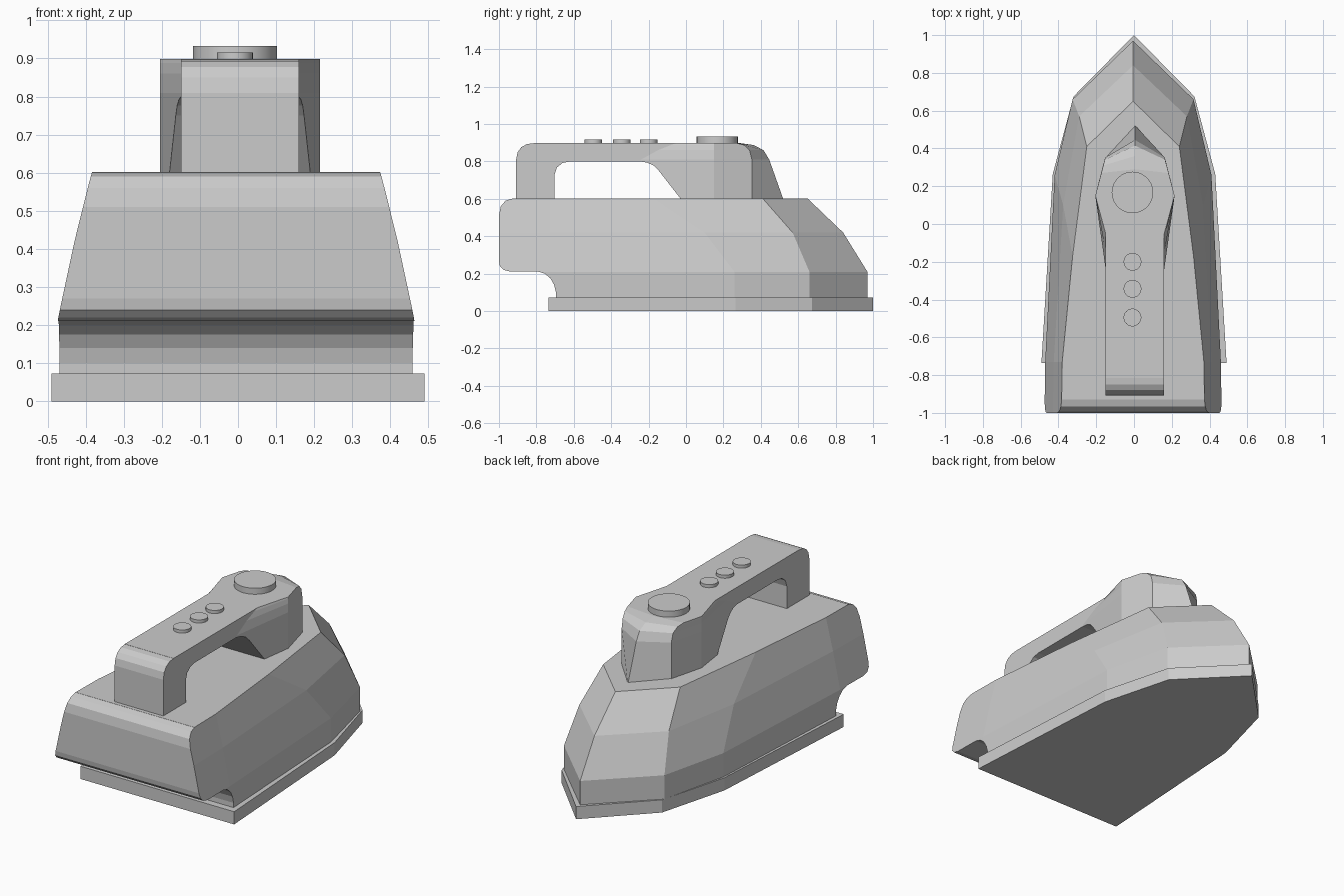
import bpy, bmesh

if "Cube" in bpy.data.objects:
    bpy.data.objects.remove(bpy.data.objects["Cube"])


def finish(name, bm):
    bmesh.ops.recalc_face_normals(bm, faces=bm.faces)
    mesh = bpy.data.meshes.new(name)
    bm.to_mesh(mesh)
    bm.free()
    obj = bpy.data.objects.new(name, mesh)
    bpy.context.collection.objects.link(obj)
    return obj


def loft(name, levels, cx=0.0):
    """levels: (z, tip_y, [(half_width, y), ...] from nose to back), mirrored in x."""
    bm = bmesh.new()
    rings = []
    for z, tip, side in levels:
        pts = [(0, tip)] + side + [(-x, y) for x, y in reversed(side)]
        rings.append([bm.verts.new((x + cx, y, z)) for x, y in pts])
    n = len(rings[0])
    for a, b in zip(rings, rings[1:]):
        for i in range(n):
            j = (i + 1) % n
            bm.faces.new((a[i], a[j], b[j], b[i]))
    bm.faces.new(rings[0])
    bm.faces.new(rings[-1])
    return finish(name, bm)


def trim_to_profile(obj, profile):
    """Keep only what lies inside a side profile (y, z) extruded along x."""
    bm = bmesh.new()
    a = [bm.verts.new((-0.8, y, z)) for y, z in profile]
    b = [bm.verts.new((0.8, y, z)) for y, z in profile]
    bm.faces.new(a)
    bm.faces.new(b)
    for i in range(len(a)):
        j = (i + 1) % len(a)
        bm.faces.new((a[i], a[j], b[j], b[i]))
    cutter = finish("profile_cutter", bm)
    cutter.hide_render = True
    mod = obj.modifiers.new("trim", 'BOOLEAN')
    mod.operation = 'INTERSECT'
    mod.solver = 'EXACT'
    mod.object = cutter
    bpy.context.view_layer.objects.active = obj
    bpy.ops.object.modifier_apply(modifier=mod.name)
    bpy.data.objects.remove(cutter)


def disc(name, y, radius, top):
    bottom = 0.88
    bpy.ops.mesh.primitive_cylinder_add(vertices=32, radius=radius, depth=top - bottom,
                                        location=(-0.008, y, (top + bottom) / 2))
    obj = bpy.context.object
    obj.name = name
    bpy.ops.object.shade_smooth_by_angle()


# Soleplate
plan = [(0.32, 0.675), (0.43, 0.265), (0.49, -0.735)]
loft("soleplate", [(0, 1.0, plan), (0.073, 1.0, plan)])

# Body: tapering shell with rounded, undercut back
low = [(0.32, 0.66), (0.415, 0.26), (0.465, -0.73), (0.47, -1.05)]
mid = [(0.285, 0.57), (0.37, 0.1), (0.42, -0.73), (0.425, -1.05)]
high = [(0.245, 0.41), (0.32, -0.17), (0.375, -0.73), (0.38, -1.05)]
body = loft("body", [(0.07, 0.97, low), (0.21, 0.97, low),
                     (0.42, 0.84, mid), (0.602, 0.65, high)], -0.005)
trim_to_profile(body, [
    (-0.695, 0.0), (-0.695, 0.1), (-0.705, 0.14), (-0.725, 0.175), (-0.755, 0.2), (-0.79, 0.211),
    (-0.94, 0.211), (-0.975, 0.22), (-0.995, 0.24), (-1.0, 0.27), (-1.0, 0.51),
    (-0.99, 0.56), (-0.965, 0.59), (-0.93, 0.601), (-0.93, 0.7), (1.2, 0.7), (1.2, 0.0)])


# Handle: flared front pod with a rounded top edge, grip opening from the profile
def handle_level(z, tip, corner_x, corner_y, flare_y):
    return (z, tip, [(corner_x, corner_y), (0.21, 0.15), (0.155, flare_y), (0.155, -1.0)])


handle = loft("handle", [
    handle_level(0.59, 0.523, 0.158, 0.352, -0.24),
    handle_level(0.81, 0.445, 0.158, 0.352, -0.24),
    handle_level(0.86, 0.415, 0.16, 0.34, -0.15),
    handle_level(0.888, 0.36, 0.168, 0.31, -0.08),
    handle_level(0.898, 0.29, 0.178, 0.27, -0.05)], 0.005)
trim_to_profile(handle, [
    (-0.908, 0.5), (-0.908, 0.81), (-0.9, 0.85), (-0.88, 0.877), (-0.85, 0.893), (-0.815, 0.897),
    (-0.815, 1.0), (0.8, 1.0), (0.8, 0.5), (-0.03, 0.5), (-0.03, 0.602),
    (-0.145, 0.75), (-0.17, 0.776), (-0.205, 0.793), (-0.245, 0.8), (-0.62, 0.8),
    (-0.66, 0.792), (-0.69, 0.768), (-0.703, 0.73), (-0.703, 0.5)])

# Dial and buttons on top of the handle
disc("dial", 0.167, 0.11, 0.933)
for y in (-0.2, -0.343, -0.495):
    disc("button", y, 0.047, 0.916)
